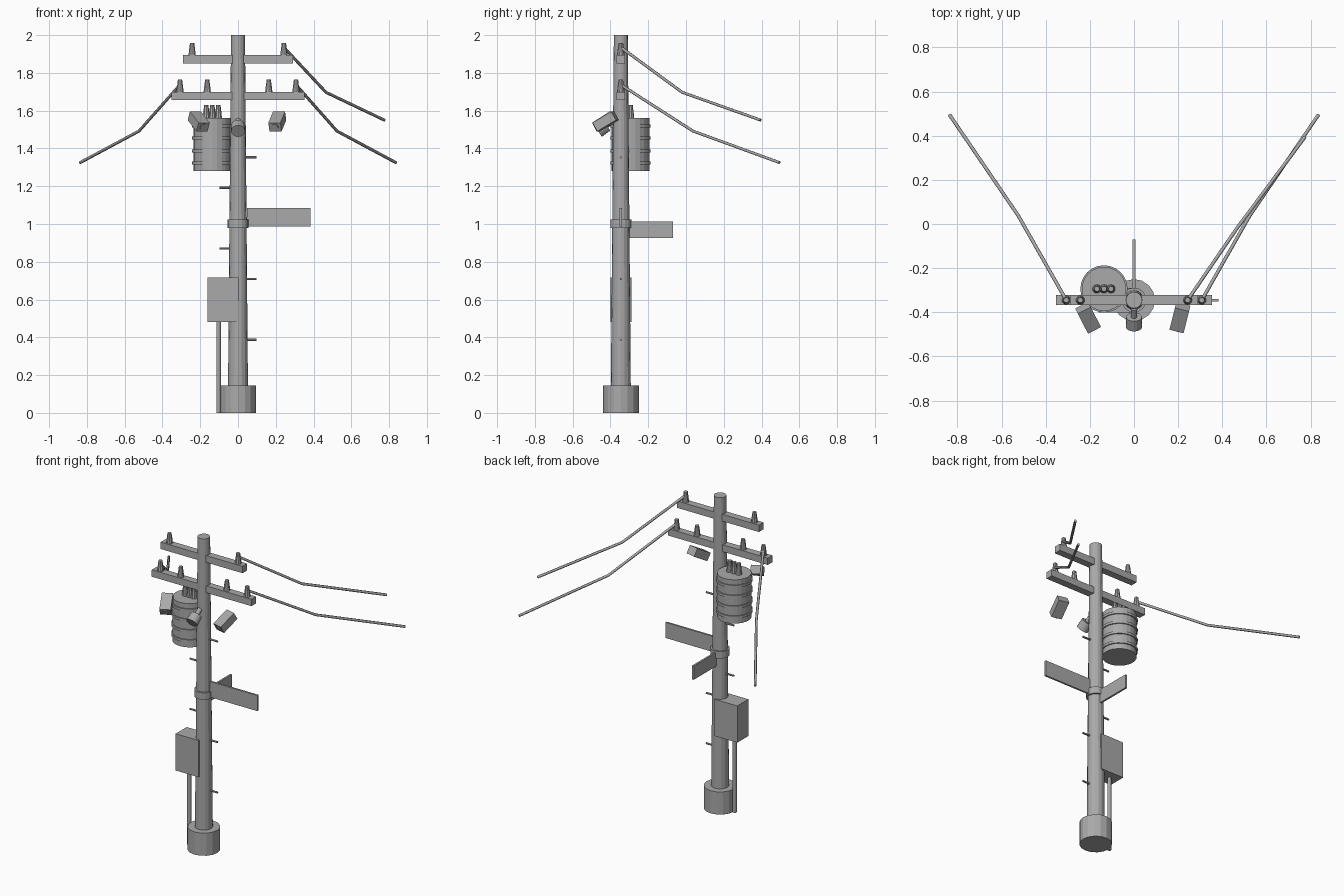
import bpy
import math
from mathutils import Vector, Euler

cube = bpy.data.objects.get("Cube")
if cube:
    bpy.data.objects.remove(cube, do_unlink=True)

POLE_Y = -0.345

grey = bpy.data.materials.new("weathered grey")
grey.use_nodes = True
colour = (0.4, 0.4, 0.4, 1)
grey.diffuse_color = colour
grey.node_tree.nodes["Principled BSDF"].inputs["Base Color"].default_value = colour


def finish(name):
    obj = bpy.context.object
    obj.name = name
    obj.data.materials.append(grey)
    return obj


def box(name, centre, size, rotation=(0, 0, 0)):
    bpy.ops.mesh.primitive_cube_add(size=1, location=centre, rotation=rotation)
    bpy.context.object.scale = size
    return finish(name)


def rod(name, start, end, r1, r2=None, sides=12):
    """Tapered cylinder between two points."""
    a, b = Vector(start), Vector(end)
    axis = b - a
    bpy.ops.mesh.primitive_cone_add(
        vertices=sides, radius1=r1, radius2=r1 if r2 is None else r2,
        depth=axis.length, location=(a + b) / 2,
        rotation=axis.to_track_quat('Z', 'Y').to_euler())
    return finish(name)


def upright(name, x, y, z1, z2, r1, r2=None, sides=12):
    return rod(name, (x, y, z1), (x, y, z2), r1, r2, sides)


def insulator(name, x, y, z, height=0.064):
    # Flared skirt with a narrower cap
    upright(name + "_skirt", x, y, z, z + height * 0.55, 0.02, 0.016, 10)
    upright(name + "_cap", x, y, z + height * 0.5, z + height, 0.016, 0.012, 10)


def wire(name, points):
    curve = bpy.data.curves.new(name, 'CURVE')
    curve.dimensions = '3D'
    curve.bevel_depth = 0.008
    curve.bevel_resolution = 1
    curve.use_fill_caps = True
    spline = curve.splines.new('POLY')
    spline.points.add(len(points) - 1)
    for p, co in zip(spline.points, points):
        p.co = (*co, 1)
    curve.materials.append(grey)
    bpy.context.collection.objects.link(bpy.data.objects.new(name, curve))


# Footing and pole
upright("footing", 0, POLE_Y, 0, 0.145, 0.095, sides=16)
upright("pole", 0, POLE_Y, 0.1, 2, 0.053, 0.037, 16)

# Crossarms with insulators
for name, half, z, spots in (("upper", 0.29, 1.872, [0.243]),
                             ("lower", 0.353, 1.678, [0.163, 0.307])):
    box(name + "_crossarm", (0, POLE_Y, z), (half * 2, 0.046, 0.044))
    for x in spots:
        for side, label in ((1, "left"), (-1, "right")):
            insulator(f"{name}_{label}_insulator", side * x, POLE_Y, z + 0.022)

# Sagging wires
wire("upper_wire", [(0.243, POLE_Y, 1.935), (0.466, -0.02, 1.697), (0.775, 0.395, 1.55)])
for side, label in ((1, "left"), (-1, "right")):
    wire(f"lower_{label}_wire", [(side * 0.307, POLE_Y, 1.737),
                                 (side * 0.524, 0.037, 1.492),
                                 (side * 0.836, 0.495, 1.325)])

# Transformer can with hoops and bushings
TX, TY = -0.136, -0.294
upright("transformer_can", TX, TY, 1.28, 1.56, 0.1, sides=24)
for z in (1.323, 1.387, 1.455, 1.52):
    upright("transformer_hoop", TX, TY, z - 0.008, z + 0.008, 0.107, sides=24)
for i in (-1, 0, 1):
    insulator("transformer_bushing", TX + i * 0.032, TY, 1.56, 0.07)

# Box floodlights, angled inward and down
for label, x, yaw in (("left", 0.208, -14), ("right", -0.208, 27)):
    turn = Euler((math.radians(30), 0, math.radians(yaw)))
    centre = Vector((x, -0.425, 1.543))
    forward = turn.to_matrix() @ Vector((0, -1, 0))
    box(label + "_floodlight", centre, (0.066, 0.118, 0.052), turn)
    rod(label + "_floodlight_lens", centre + forward * 0.05,
        centre + forward * 0.064, 0.019)

# Round lamp on the pole
aim = Vector((0, -0.82, -0.57))
face = Vector((0, -0.466, 1.492))
rod("round_lamp", face - aim * 0.055, face, 0.035, 0.037, 16)
rod("round_lamp_arm", face - aim * 0.1, face - aim * 0.05, 0.014)

# Climbing pegs, alternating sides
for i in range(7):
    side = 1 if i % 2 == 0 else -1
    z = 0.387 + i * 0.161
    rod("climbing_peg", (side * 0.03, POLE_Y, z), (side * 0.098, POLE_Y, z), 0.006, sides=8)

# Sign blades and clamp
upright("sign_clamp", 0, POLE_Y, 0.98, 1.024, 0.056, sides=16)
box("side_sign", (0.215, POLE_Y, 1.036), (0.335, 0.012, 0.1))
box("rear_sign", (0, -0.184, 0.969), (0.012, 0.228, 0.088))

# Meter box with conduit
box("meter_box", (-0.079, POLE_Y, 0.598), (0.163, 0.112, 0.235))
upright("conduit", -0.103, POLE_Y, 0, 0.5, 0.012)
